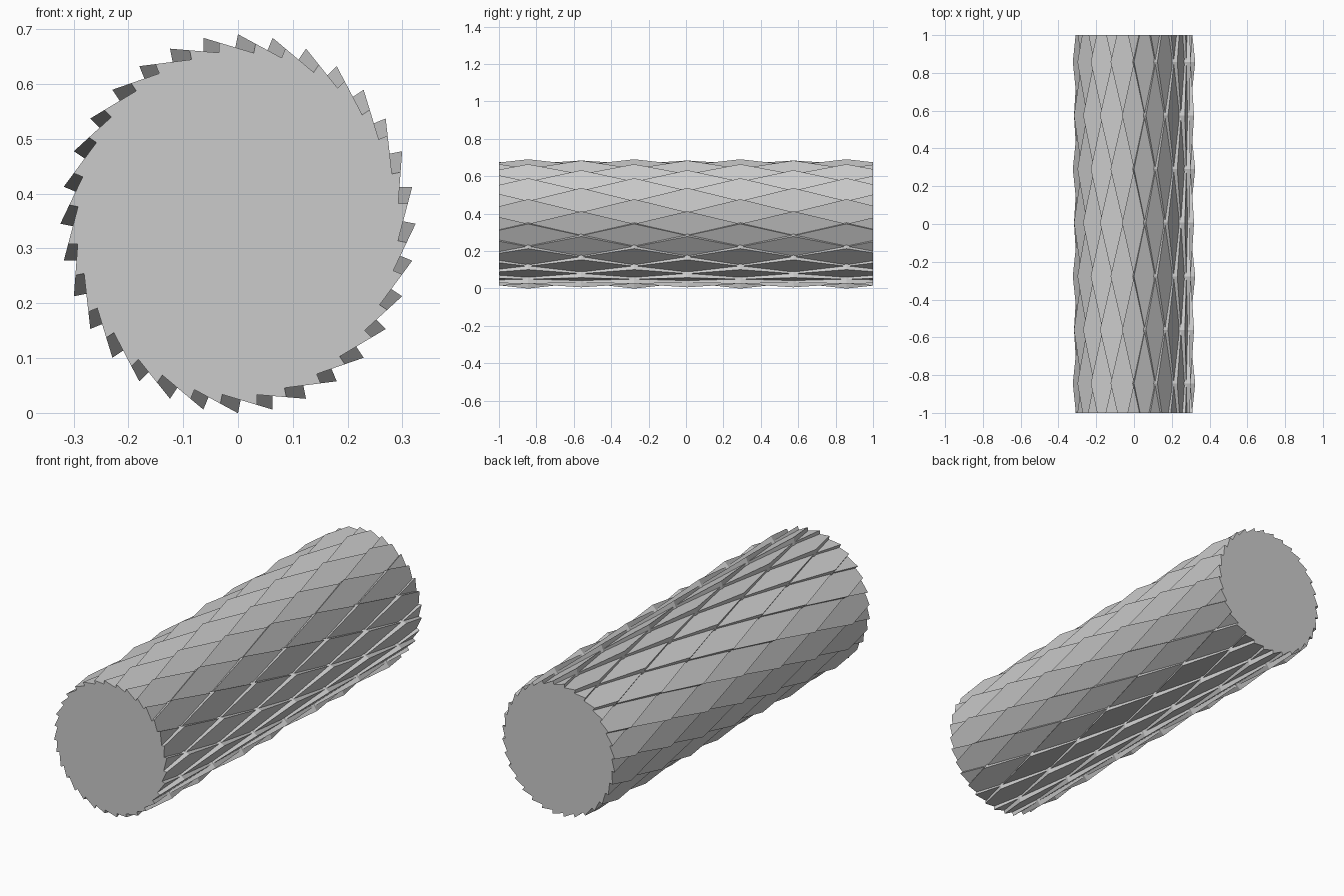
import bpy, bmesh, math
from mathutils import Vector

cube = bpy.data.objects.get("Cube")
if cube:
    bpy.data.objects.remove(cube)

grey = bpy.data.materials.new("plain_grey")
grey.use_nodes = True
COLOR = (0.6, 0.6, 0.6, 1)
grey.diffuse_color = COLOR
grey.node_tree.nodes["Principled BSDF"].inputs["Base Color"].default_value = COLOR

RX, RZ, MID = 0.30, 0.32, 0.345   # oval section and height of its centre
COUNT = 32                        # staggered rows of scales around the body
STEP = 2 * math.pi / COUNT
HALF = 0.2837                     # half length of one scale
RAISE = 1.08                      # how far each scale's free tip stands out
DEPTH = 0.05


def around(row, y, scale=1.0):
    """Point on the oval at a row and a position along the length."""
    a = row * STEP
    return Vector((RX * scale * math.cos(a), y, MID + RZ * scale * math.sin(a)))


def finish(bm, name):
    bmesh.ops.recalc_face_normals(bm, faces=bm.faces)
    mesh = bpy.data.meshes.new(name)
    bm.to_mesh(mesh)
    bm.free()
    mesh.materials.append(grey)
    obj = bpy.data.objects.new(name, mesh)
    bpy.context.collection.objects.link(obj)


def prism(bm, top, offset):
    """Closed solid from an outline and its shifted copy."""
    a = [bm.verts.new(p) for p in top]
    b = [bm.verts.new(p + offset) for p in top]
    bm.faces.new(a)
    bm.faces.new(b[::-1])
    n = len(top)
    for i in range(n):
        j = (i + 1) % n
        bm.faces.new((a[j], a[i], b[i], b[j]))


# Oval core with flat ends
bm = bmesh.new()
prism(bm, [around(i, -1, 0.96) for i in range(COUNT)], Vector((0, 2, 0)))
finish(bm, "core")

# Overlapping diamond scales, one edge pair raised, cut flush at both ends
bm = bmesh.new()
for row in range(COUNT):
    for j in range(-3, 4):
        y = 0.007 + 2 * HALF * j + (0 if row % 2 else HALF)
        if abs(y) > 1 + HALF:
            continue
        tip = around(row, y, RAISE)
        side_a, side_b = around(row - 1, y - HALF), around(row - 1, y + HALF)
        low = side_a + side_b - tip
        a = (row - 1) * STEP
        inward = Vector((-math.cos(a), 0, -math.sin(a))) * DEPTH
        prism(bm, [tip, side_a, low, side_b], inward)
for end in (-1, 1):
    cut = bmesh.ops.bisect_plane(
        bm, geom=bm.verts[:] + bm.edges[:] + bm.faces[:],
        plane_co=(0, end, 0), plane_no=(0, end, 0), clear_outer=True)
    rim = [e for e in cut["geom_cut"] if isinstance(e, bmesh.types.BMEdge)]
    bmesh.ops.holes_fill(bm, edges=rim, sides=0)
finish(bm, "scales")
